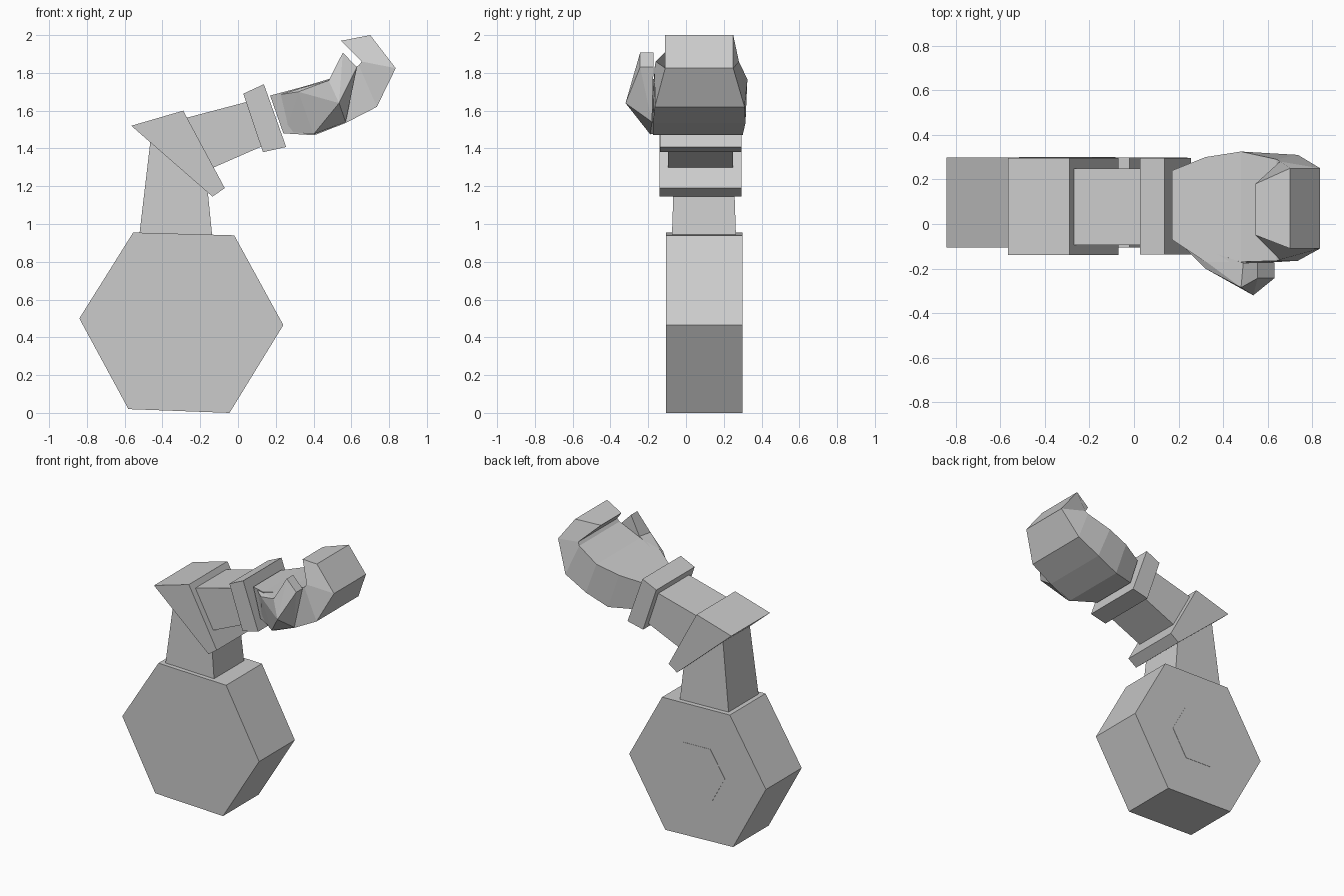
import bpy, bmesh

cube = bpy.data.objects.get("Cube")
if cube:
    bpy.data.objects.remove(cube, do_unlink=True)

grey = bpy.data.materials.new("plain grey")
grey.use_nodes = True
grey.diffuse_color = (0.6, 0.6, 0.6, 1)
grey.node_tree.nodes["Principled BSDF"].inputs["Base Color"].default_value = (0.6, 0.6, 0.6, 1)


def finish(name, bm):
    bmesh.ops.recalc_face_normals(bm, faces=bm.faces)
    mesh = bpy.data.meshes.new(name)
    bm.to_mesh(mesh)
    bm.free()
    mesh.materials.append(grey)
    obj = bpy.data.objects.new(name, mesh)
    bpy.context.collection.objects.link(obj)
    return obj


def prism(name, outline, y0, y1):
    """Side outline (x, z) extruded across y."""
    bm = bmesh.new()
    front = [bm.verts.new((x, y0, z)) for x, z in outline]
    back = [bm.verts.new((x, y1, z)) for x, z in outline]
    bm.faces.new(front)
    bm.faces.new(back)
    for i in range(len(outline)):
        j = (i + 1) % len(outline)
        bm.faces.new((front[i], front[j], back[j], back[i]))
    return finish(name, bm)


def loft(name, sections):
    """Four-sided tube; each section is two edges (x, z, y front, y back)."""
    bm = bmesh.new()
    rings = []
    for (xa, za, fa, ba), (xb, zb, fb, bb) in sections:
        corners = ((xa, fa, za), (xa, ba, za), (xb, bb, zb), (xb, fb, zb))
        rings.append([bm.verts.new(c) for c in corners])
    bm.faces.new(rings[0])
    bm.faces.new(rings[-1])
    for r, s in zip(rings, rings[1:]):
        for i in range(4):
            j = (i + 1) % 4
            bm.faces.new((r[i], r[j], s[j], s[i]))
    return finish(name, bm)


def hull(name, points):
    bm = bmesh.new()
    verts = [bm.verts.new(p) for p in points]
    res = bmesh.ops.convex_hull(bm, input=verts)
    loose = [v for v in bm.verts if not v.link_faces]
    bmesh.ops.delete(bm, geom=loose, context='VERTS')
    return finish(name, bm)


# Shoulder: a six-sided drum with a small raised hexagon on the back
drum = [(-0.84, 0.50), (-0.555, 0.955), (-0.02, 0.94),
        (0.24, 0.465), (-0.045, 0.0), (-0.58, 0.02)]
prism("shoulder_drum", drum, -0.105, 0.298)
cx, cz = -0.30, 0.48
hub = [(cx + (x - cx) * 0.4, cz + (z - cz) * 0.4) for x, z in drum]
prism("shoulder_hub", hub, 0.25, 0.30)

# Arm: tapered upper arm, elbow block, forearm and wrist cuff
loft("upper_arm", [
    ((-0.525, 0.92, -0.075, 0.265), (-0.135, 0.92, -0.075, 0.265)),
    ((-0.46, 1.47, -0.055, 0.245), (-0.165, 1.22, -0.065, 0.255))])
prism("elbow", [(-0.565, 1.52), (-0.29, 1.60), (-0.07, 1.19), (-0.135, 1.145)],
      -0.14, 0.295)
prism("forearm", [(-0.30, 1.555), (0.08, 1.655), (0.17, 1.43), (-0.15, 1.29)],
      -0.095, 0.25)
prism("wrist_cuff", [(0.028, 1.69), (0.137, 1.74), (0.255, 1.408), (0.132, 1.38)],
      -0.137, 0.295)

# Hand: palm curling up into one block of fingers (inner edge, outer edge)
loft("hand", [
    ((0.17, 1.68, -0.07, 0.24), (0.24, 1.48, -0.09, 0.25)),
    ((0.32, 1.72, -0.17, 0.30), (0.405, 1.47, -0.175, 0.30)),
    ((0.48, 1.765, -0.17, 0.325), (0.57, 1.535, -0.175, 0.315)),
    ((0.64, 1.84, -0.165, 0.29), (0.735, 1.62, -0.165, 0.31)),
    ((0.655, 1.86, -0.16, 0.28), (0.835, 1.825, -0.11, 0.25)),
    ((0.545, 1.97, -0.05, 0.18), (0.70, 2.0, -0.11, 0.25))])

# Thumb: wide base on the front of the palm, narrowing to a square tip
knuckle = [(0.48, -0.285, 1.76), (0.49, -0.175, 1.77),
           (0.535, -0.32, 1.64), (0.57, -0.18, 1.54)]
base = [(0.19, -0.07, 1.68), (0.25, -0.09, 1.49),
        (0.32, -0.20, 1.70), (0.40, -0.19, 1.475)]
tip = [(x, y, z) for x, z in ((0.555, 1.907), (0.63, 1.83)) for y in (-0.243, -0.172)]
hull("thumb_base", base + knuckle)
hull("thumb_tip", knuckle + tip)
